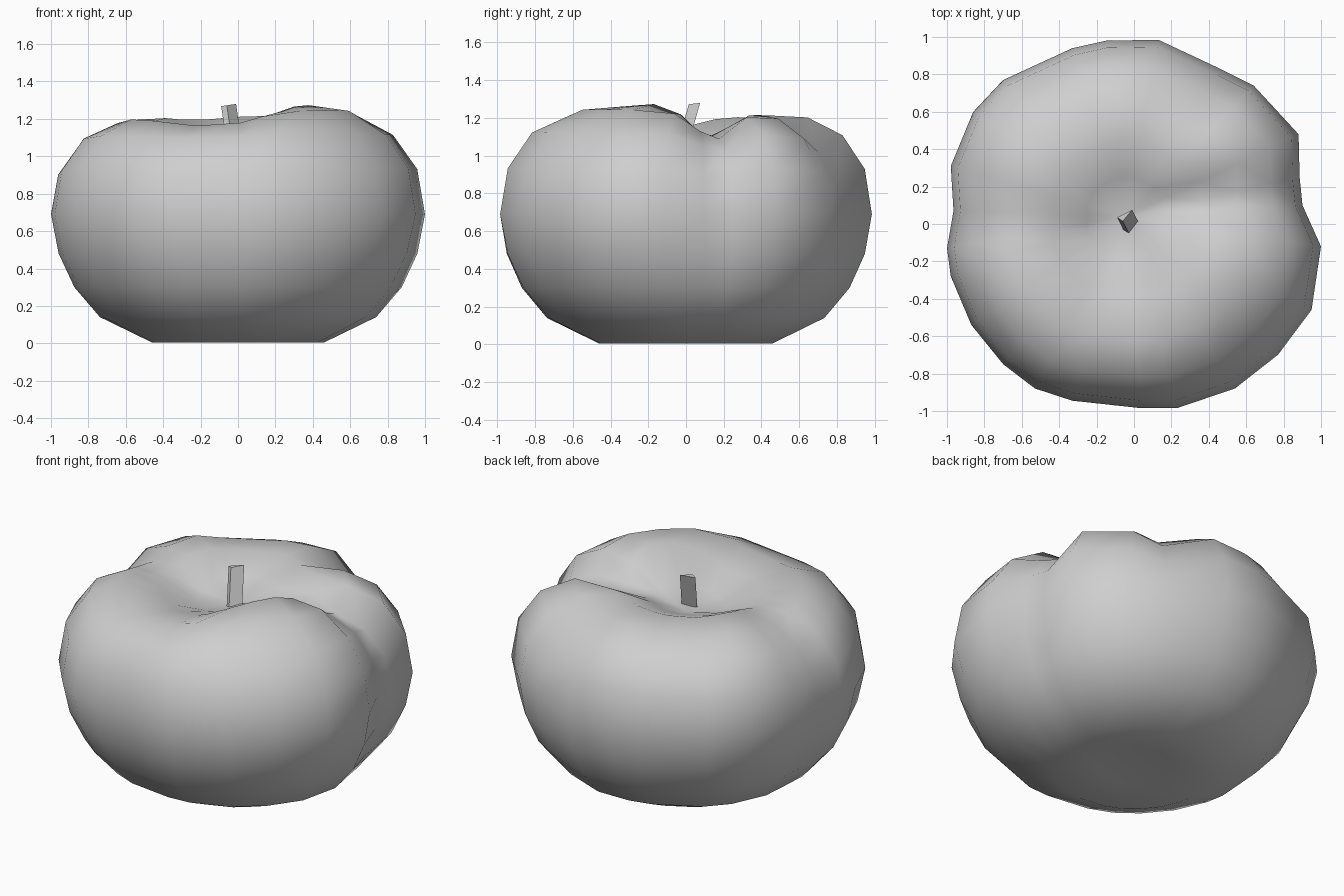
import bpy, bmesh, math
from mathutils import Vector

cube = bpy.data.objects.get("Cube")
if cube:
    bpy.data.objects.remove(cube)


def make_material(name, color):
    mat = bpy.data.materials.new(name)
    mat.use_nodes = True
    mat.diffuse_color = color
    for node in mat.node_tree.nodes:
        if node.type == 'BSDF_PRINCIPLED':
            node.inputs["Base Color"].default_value = color
    return mat


grey = make_material("mid grey", (0.62, 0.62, 0.62, 1))


def add_object(name, bm, smooth):
    bmesh.ops.recalc_face_normals(bm, faces=bm.faces)
    for face in bm.faces:
        face.smooth = smooth
    mesh = bpy.data.meshes.new(name)
    bm.to_mesh(mesh)
    bm.free()
    mesh.materials.append(grey)
    obj = bpy.data.objects.new(name, mesh)
    bpy.context.collection.objects.link(obj)
    return obj


def bridge(bm, lower, upper):
    count = len(lower)
    for i in range(count):
        j = (i + 1) % count
        bm.faces.new((lower[i], lower[j], upper[j], upper[i]))


def fan(bm, loop, position):
    centre = bm.verts.new(position)
    for a, b in zip(loop, loop[1:] + loop[:1]):
        bm.faces.new((a, b, centre))


# Widest outline of the lobed fruit, seen from above
outline = [(1, -.12), (.9, .1), (.885, .25), (.88, .48), (.64, .74), (.46, .83),
           (.13, .985), (-.15, .98), (-.33, .94), (-.7, .77), (-.86, .6),
           (-.98, .31), (-.965, .07), (-1, -.13), (-.98, -.28), (-.87, -.54),
           (-.7, -.75), (-.53, -.88), (-.33, -.945), (.04, -.985),
           (.23, -.985), (.54, -.88), (.77, -.7), (.95, -.46)]

# Rings from the underside to the hollow: outline scale and height
rings = [(.22, .025), (.47, .005), (.75, .14), (.885, .3), (.965, .48), (1, .69),
         (.96, .93), (.835, 1.11), (.64, 1.21), (.42, 1.22), (.22, 1.13)]

# Swells and dents of the top: x, y, width, height change
sculpt = [(.36, -.22, .22, .06), (.25, -.65, .15, .03), (-.1, -.38, .2, -.1),
          (.33, .12, .1, -.13), (.56, .16, .1, -.12), (.76, .2, .1, -.08),
          (-.36, -.1, .14, -.07), (-.65, .05, .14, -.05), (-.86, 0, .14, -.05),
          (-.3, .55, .18, -.04), (-.5, .62, .12, -.03),
          (.3, .55, .1, -.07), (.43, .75, .1, -.1), (.5, .42, .14, .04)]


def top_height(x, y, z):
    if z < .85:
        return z
    return z + sum(h * math.exp(-((x - cx) ** 2 + (y - cy) ** 2) / (2 * w * w))
                   for cx, cy, w, h in sculpt)


# Fruit body, rounder towards the base
hollow = Vector((-.04, .04))
bm = bmesh.new()
loops = []
for scale, z in rings:
    loop = []
    for point in outline:
        p = Vector(point)
        p = p.lerp(p.normalized() * .98, max(0, .7 - z)) * scale
        if z > .85:
            p += hollow * (1 - scale)
        loop.append(bm.verts.new((p.x, p.y, top_height(p.x, p.y, z))))
    loops.append(loop)
for lower, upper in zip(loops, loops[1:]):
    bridge(bm, lower, upper)
fan(bm, loops[0], (0, 0, .03))
fan(bm, loops[-1], (hollow.x, hollow.y, 1.04))
add_object("fruit_body", bm, True)

# Leaning three-sided stem
bm = bmesh.new()
section = [(-.09, .035), (-.06, .015), (-.01, .075)]
foot = [bm.verts.new((x + .04, y - .08, 1)) for x, y in section]
tip = [bm.verts.new((x, y, 1.28 + .15 * (x + .01))) for x, y in section]
bridge(bm, foot, tip)
bm.faces.new(foot[::-1])
bm.faces.new(tip)
add_object("stem", bm, False)
